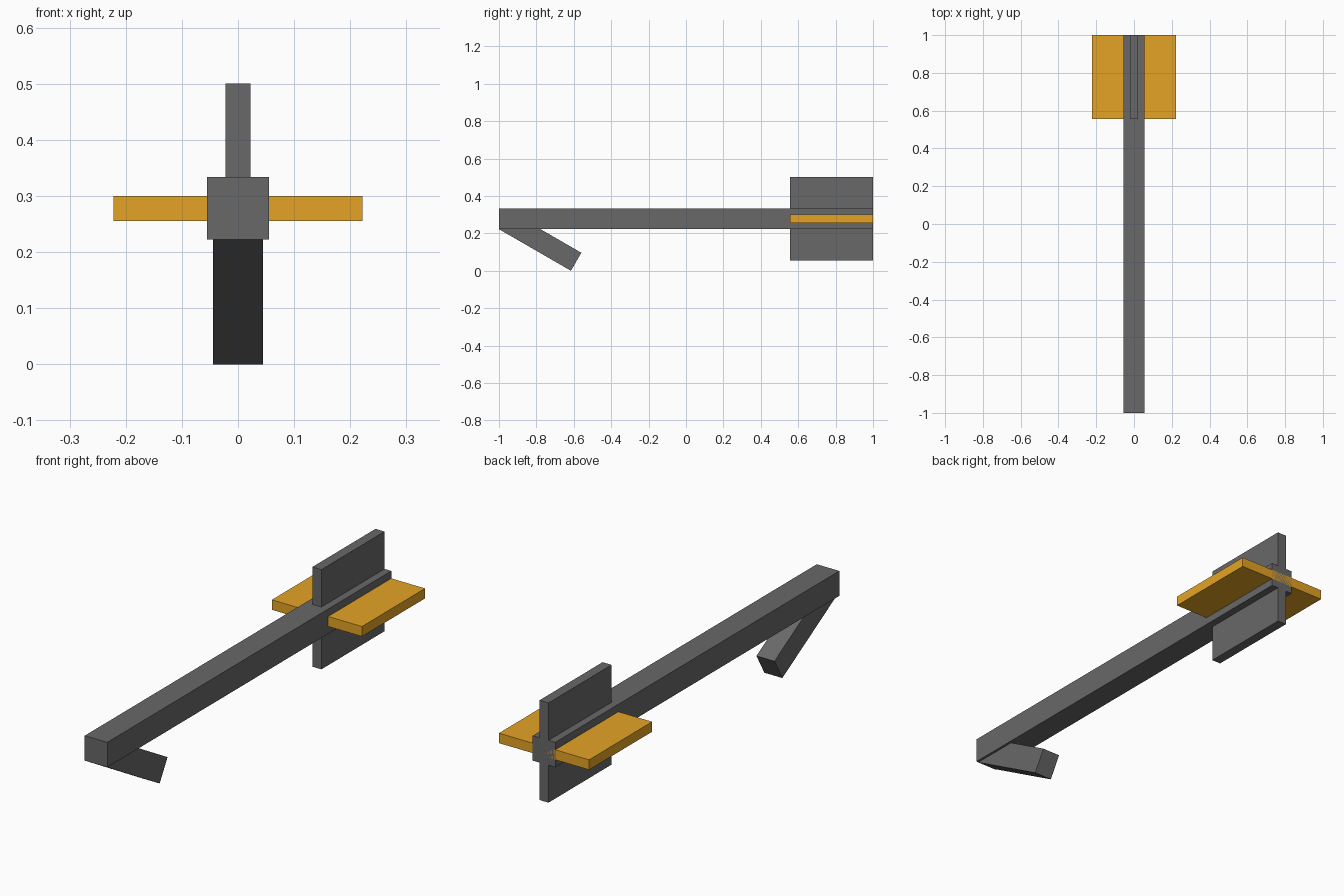
import bpy
from math import radians, sin, cos

if "Cube" in bpy.data.objects:
    bpy.data.objects.remove(bpy.data.objects["Cube"])


def material(name, color):
    mat = bpy.data.materials.new(name)
    mat.diffuse_color = (*color, 1)
    mat.use_nodes = True
    mat.node_tree.nodes["Principled BSDF"].inputs["Base Color"].default_value = mat.diffuse_color
    return mat


dark_grey = material("dark_grey", (0.14, 0.14, 0.14))
amber = material("amber", (0.78, 0.37, 0.019))


def box(name, center, size, mat, tilt=0.0):
    bpy.ops.mesh.primitive_cube_add(size=1, location=center, rotation=(tilt, 0, 0))
    ob = bpy.context.object
    ob.name = name
    ob.scale = size
    bpy.ops.object.transform_apply(location=False, rotation=False, scale=True)
    ob.data.materials.append(mat)
    return ob


# Long square shaft
box("shaft", (0, 0, 0.2778), (0.1111, 2.0, 0.1111), dark_grey)

# Crossed tail fins
fin_y, fin_len, span, thick = 0.7778, 0.4444, 0.4444, 0.0444
box("vertical_fin", (0, fin_y, 0.2778), (thick, fin_len, span), dark_grey)
box("horizontal_fin", (0, fin_y, 0.2778), (span, fin_len, thick), amber)

# Swept-back barb, its lower edge starting at the shaft's front bottom edge
a, length, depth = radians(30), 0.4444, 0.1111
barb_y = -1 + length / 2 * cos(a) + depth / 2 * sin(a)
barb_z = 0.2222 - length / 2 * sin(a) + depth / 2 * cos(a)
box("barb", (0, barb_y, barb_z), (0.0889, length, depth), dark_grey, -a)
